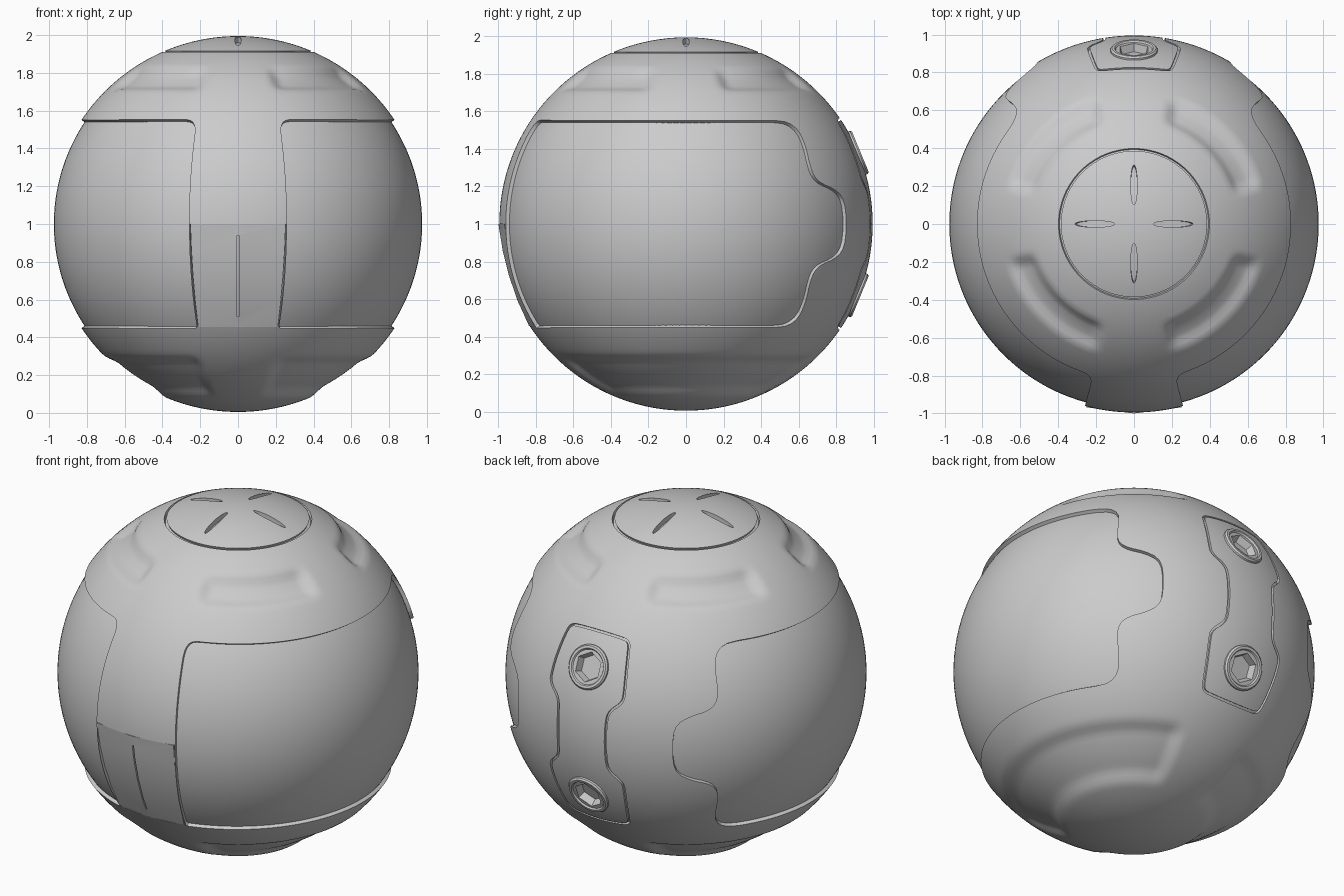
import bpy, bmesh
from math import sin, cos, radians, degrees, acos, atan2, sqrt, pi
from mathutils import Vector

if "Cube" in bpy.data.objects:
    bpy.data.objects.remove(bpy.data.objects["Cube"])

R, CORE = 0.995, 0.975
C = Vector((0, 0, 1))


# ---------- helpers (geometry is built around the ball centre) ----------
def make(name, bm):
    bmesh.ops.recalc_face_normals(bm, faces=bm.faces)
    me = bpy.data.meshes.new(name)
    bm.to_mesh(me)
    bm.free()
    ob = bpy.data.objects.new(name, me)
    bpy.context.collection.objects.link(ob)
    ob.location = C
    return ob


def smooth(ob, angle=32):
    bpy.ops.object.select_all(action='DESELECT')
    ob.select_set(True)
    bpy.context.view_layer.objects.active = ob
    bpy.ops.object.shade_smooth_by_angle(angle=radians(angle))


def cut(ob, cutter, keep=False):
    m = ob.modifiers.new("cut", 'BOOLEAN')
    m.operation, m.solver, m.object = 'DIFFERENCE', 'MANIFOLD', cutter
    bpy.context.view_layer.objects.active = ob
    bpy.ops.object.modifier_apply(modifier=m.name)
    if not keep:
        bpy.data.objects.remove(cutter)


def loft(bm, rings, start=None, end=None, wrap=False):
    """Quads between closed rings; ends are fans to a point or flat caps."""
    vs = [[bm.verts.new(p) for p in r] for r in rings]
    n = len(vs[0])
    nxt = vs[1:] + vs[:1] if wrap else vs[1:]
    for a, b in zip(vs, nxt):
        for i in range(n):
            j = (i + 1) % n
            bm.faces.new((a[i], a[j], b[j], b[i]))
    if wrap:
        return
    for ring, tip in ((vs[0], start), (vs[-1], end)):
        if tip is None:
            bm.faces.new(ring)
        else:
            t = bm.verts.new(tip)
            for i in range(n):
                bm.faces.new((ring[i], ring[(i + 1) % n], t))


def chaikin(pts, times):
    for _ in range(times):
        out = []
        for i, p in enumerate(pts):
            q = pts[(i + 1) % len(pts)]
            out += [p.lerp(q, 0.25), p.lerp(q, 0.75)]
        pts = out
    return [p.normalized() for p in pts]


def split(pts, k):
    return [p.lerp(pts[(i + 1) % len(pts)], j / k).normalized()
            for i, p in enumerate(pts) for j in range(k)]


def channel(bm, pts, w, depth):
    """Closed groove cutter following directions over the ball."""
    rings = []
    for i, n in enumerate(pts):
        t = pts[(i + 1) % len(pts)] - pts[i - 1]
        s = t.cross(n).normalized() * (w / 2)
        rings.append([n * (R - depth) - s, n * (R - depth) + s, n * 1.03 + s, n * 1.03 - s])
    loft(bm, rings, wrap=True)


def ss(t):
    t = max(0.0, min(1.0, t))
    return t * t * (3 - 2 * t)


def at_az(az, z):
    h = sqrt(R * R - z * z)
    return Vector((h * cos(radians(az)), h * sin(radians(az)), z))


# ---------- body ball with pressed-in dents ----------
bm = bmesh.new()
bmesh.ops.create_uvsphere(bm, u_segments=192, v_segments=120, radius=R)
for v in bm.verts:
    p = v.co
    az = degrees(atan2(p.y, p.x))
    th = degrees(acos(min(1, abs(p.z) / R)))
    if p.z > 0:      # four upper dents on the diagonals
        da = abs(az % 90 - 45)
        f = 0.03 * ss((31 - da) * sin(radians(th)) / 5) * ss((6.3 - abs(th - 39)) / 4.5)
    else:            # two long lower dents, left and right
        da = abs((az + 90) % 180 - 90)
        f = 0.025 * ss((75 - da) * sin(radians(th)) / 5) * ss((12 - abs(th - 34.2)) / 6)
    v.co = p * (1 - f)
body = make("ball_body", bm)

# ---------- recessed side panels ----------
bm = bmesh.new()
bmesh.ops.create_uvsphere(bm, u_segments=144, v_segments=72, radius=CORE)
core = make("core_helper", bm)
core.hide_render = True

Z = 0.555
tongue = [(.48, Z), (.55, .545), (.605, .50), (.64, .42), (.665, .31), (.69, .25), (.73, .215),
          (.79, .19), (.835, .15), (.855, .08)]
tongue = [Vector((sqrt(R * R - y * y - z * z), y, z)) for y, z in tongue]
lower = [Vector((p.x, p.y, -p.z)) for p in tongue]
sweep = [34 - 105 * i / 40 for i in range(41)]
outline = [at_az(a, Z) for a in sweep]
outline += [at_az(-73.5, .548), at_az(-75, .52), at_az(-75.4, .48)]
outline += [at_az(-75.4, .44 - .96 * i / 30) for i in range(31)]
outline += [at_az(-75.4, -Z)]
outline += [at_az(a, -Z) for a in [-73.5] + sweep[::-1]]
outline += lower + tongue[::-1]
outline = chaikin(outline, 1)
for side in (1, -1):
    bm = bmesh.new()
    loft(bm, [[Vector((p.x * side, p.y, p.z)) * 8 for p in outline]],
         start=(.01 * side, 0, 0), end=(10 * side, 0, 0))
    panel = make("panel_cutter", bm)
    cut(panel, core, keep=True)
    cut(body, panel)
bpy.data.objects.remove(core)

# ---------- ridged lower front plate ----------
rows = [(0, 1.0), (-.14, .978), (-.27, .946), (-.41, .898), (-.545, .836)]


def plate_rings(half, inner, outer):
    rings = []
    for z, r in rows:
        pts = [(r * k, a) for k, angs in ((outer, (-half, 0, half)), (inner, (half, 0, -half)))
               for a in angs]
        rings.append([Vector((d * sin(radians(a)), -d * cos(radians(a)), z)) for d, a in pts])
    return rings


bm = bmesh.new()
loft(bm, plate_rings(14.8, .955, 1.15))
cut(body, make("front_cutter", bm))
bm = bmesh.new()
loft(bm, plate_rings(14.6, .94, 1.0))
plate = make("front_plate", bm)
bm = bmesh.new()
loft(bm, [[Vector((x, -y, z)) for x, y in
           ((-.004, r - .012), (.004, r - .012), (.004, r + .06), (-.004, r + .06))]
          for z, r in [(-.06, .991)] + rows[1:4] + [(-.49, .863)]])
cut(plate, make("slit_cutter", bm))
smooth(plate, 15)

# ---------- grooves, vents and bolt holes ----------
bm = bmesh.new()
ring = [Vector((.392 * cos(a), .392 * sin(a), .914)).normalized()
        for a in (2 * pi * i / 96 for i in range(96))]
channel(bm, ring, .014, .015)                                   # top cap ring

q = [(.13, .555), (.19, .545), (.207, .50), (.24, .29), (.236, .235), (.17, .18), (.155, .12)]
right = q + [(x, -z) for x, z in q[::-1]]
loop = right + [(-x, z) for x, z in right[::-1]]
loop = [Vector((x, sqrt(R * R - x * x - z * z), z)) for x, z in loop]
channel(bm, split(chaikin(loop, 2), 3), .013, .016)             # back plate seam

for k in range(4):                                              # four top vents
    a = k * pi / 2
    pts = []
    for i in range(24):
        t = 2 * pi * i / 24
        u, w = .207 + .105 * cos(t), .017 * sin(t)
        x, y = u * cos(a) - w * sin(a), u * sin(a) + w * cos(a)
        pts.append(Vector((x, y, sqrt(R * R - x * x - y * y))).normalized())
    mid = sum(pts, Vector()).normalized()
    loft(bm, [[p * .965 for p in pts], [p * 1.03 for p in pts]], mid * .965, mid * 1.03)

SEG = 48


def disc(el, r, h, hexa=False):
    """Ring of points around a bolt axis at the back, h above the ball."""
    n = Vector((0, cos(el), sin(el)))
    e1 = Vector((1, 0, 0))
    e2 = n.cross(e1)
    out = []
    for i in range(SEG):
        t = 2 * pi * i / SEG
        k = r * cos(pi / 6) / cos((t - pi / 6) % (pi / 3) - pi / 6) if hexa else r
        out.append(n * (R + h) + e1 * k * cos(t) + e2 * k * sin(t))
    return out


bolts = [radians(22.5), radians(-22.5)]
for el in bolts:
    loft(bm, [disc(el, .11, -.09), disc(el, .11, .06)])
cut(body, make("detail_cutter", bm))
smooth(body)

# ---------- hex socket bolts on the back plate ----------
for name, el in zip(("upper_bolt", "lower_bolt"), bolts):
    bm = bmesh.new()
    loft(bm, [disc(el, .124, -.04), disc(el, .124, .002), disc(el, .116, .011),
              disc(el, .102, .011), disc(el, .096, .002), disc(el, .084, .002, True),
              disc(el, .068, -.05, True)])
    smooth(make(name, bm))
